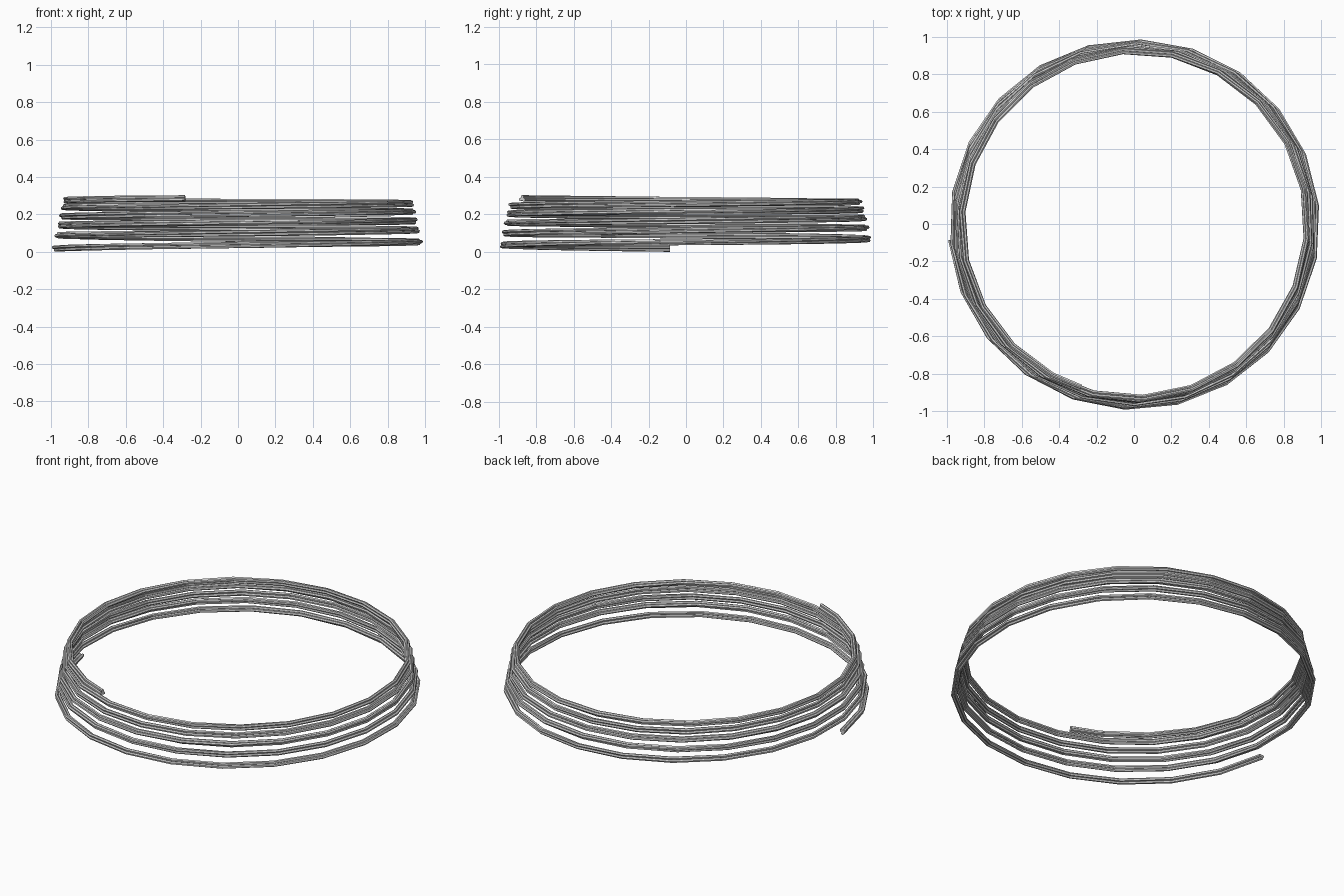
import bpy, bmesh, math
from math import sin, cos, radians

if "Cube" in bpy.data.objects:
    bpy.data.objects.remove(bpy.data.objects["Cube"])

START, END, STEP = 185.0, 2052.0, 16.43   # degrees along the coil
STRANDS, SIDES = 3, 6
STRAND_R, OFFSET = 0.0092, 0.0098
TWIST = 0.55                              # bundle turns per coil turn
HEIGHTS = [0.019, 0.088, 0.143, 0.192, 0.238, 0.277, 0.312]


def coil_height(turn):
    i = min(int(turn), len(HEIGHTS) - 2)
    return HEIGHTS[i] + (HEIGHTS[i + 1] - HEIGHTS[i]) * (turn - i)


# stations along the coil, closing with one short segment
angles = []
a = START
while a < END - 1:
    angles.append(a)
    a += STEP
angles.append(END)


def make_strand(index):
    bm = bmesh.new()
    rings = []
    for ang in angles:
        turn = (ang - START) / 360
        r0 = 0.981 - 0.0118 * turn
        z0 = coil_height(turn)
        phase = math.tau * (index / STRANDS + TWIST * turn) + 0.5
        r1, z1 = r0 + OFFSET * cos(phase), z0 + OFFSET * sin(phase)
        ring = []
        for k in range(SIDES):
            t = math.tau * k / SIDES + phase
            r, z = r1 + STRAND_R * cos(t), z1 + STRAND_R * sin(t)
            ring.append(bm.verts.new((r * cos(radians(ang)), r * sin(radians(ang)), z)))
        rings.append(ring)
    for p, q in zip(rings, rings[1:]):
        for k in range(SIDES):
            n = (k + 1) % SIDES
            bm.faces.new((p[k], p[n], q[n], q[k]))
    bm.faces.new(rings[0])
    bm.faces.new(rings[-1])
    bmesh.ops.recalc_face_normals(bm, faces=bm.faces)
    me = bpy.data.meshes.new(f"wire_strand_{index + 1}")
    bm.to_mesh(me)
    bm.free()
    bpy.context.collection.objects.link(bpy.data.objects.new(me.name, me))


# twisted wire bundle wound into a tapering coil
for i in range(STRANDS):
    make_strand(i)
